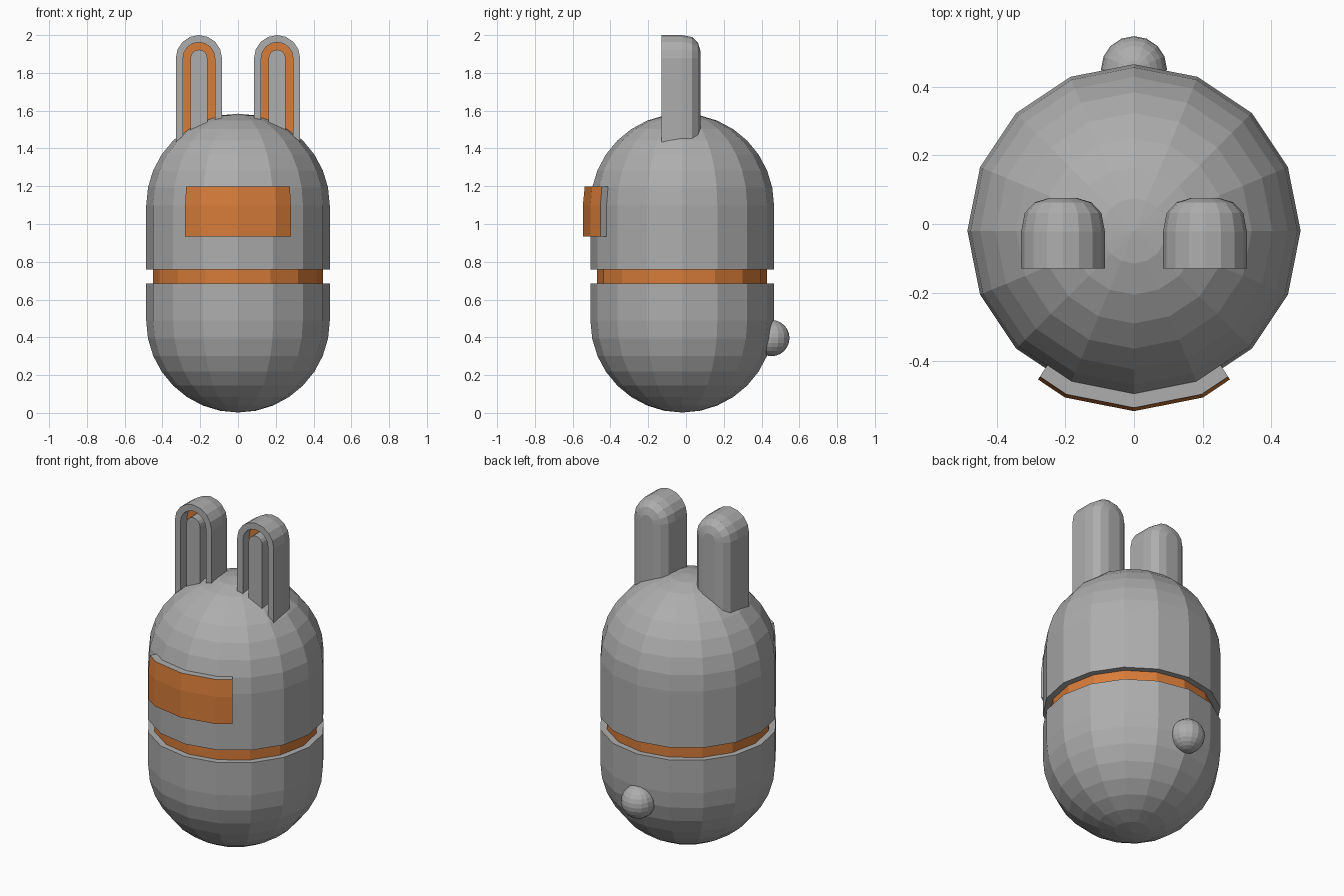
import bpy, bmesh
from math import sin, cos, pi

if "Cube" in bpy.data.objects:
    bpy.data.objects.remove(bpy.data.objects["Cube"])


def material(name, rgb):
    m = bpy.data.materials.new(name)
    m.diffuse_color = (*rgb, 1)
    m.use_nodes = True
    m.node_tree.nodes["Principled BSDF"].inputs["Base Color"].default_value = m.diffuse_color
    return m


GREY = material("grey", (0.42, 0.42, 0.42))
ORANGE = material("orange", (0.68, 0.2, 0.04))


def loft(name, loops, orange=lambda i, j: False, cyclic=True, caps=False):
    """Skin a list of point loops; orange(i, j) picks faces by loop and side."""
    bm = bmesh.new()
    rows = [[bm.verts.new(p) for p in loop] for loop in loops]
    n = len(rows[0])
    for i in range(len(rows) - 1):
        for j in range(n if cyclic else n - 1):
            k = (j + 1) % n
            f = bm.faces.new((rows[i][j], rows[i][k], rows[i + 1][k], rows[i + 1][j]))
            f.material_index = int(orange(i, j))
    if caps:
        bm.faces.new(rows[0])
        bm.faces.new(rows[-1])
    bmesh.ops.remove_doubles(bm, verts=bm.verts, dist=1e-5)
    bmesh.ops.recalc_face_normals(bm, faces=bm.faces)
    me = bpy.data.meshes.new(name)
    bm.to_mesh(me)
    bm.free()
    me.materials.append(GREY)
    me.materials.append(ORANGE)
    ob = bpy.data.objects.new(name, me)
    bpy.context.collection.objects.link(ob)
    return ob


def lathe(name, profile, y, sides=16, orange=lambda i, j: False):
    loops = [[(r * cos(2 * pi * k / sides), y + r * sin(2 * pi * k / sides), z)
              for k in range(sides)] for r, z in profile]
    return loft(name, loops, orange)


# Body: 16-sided capsule with an orange-floored groove round the waist
R, CY, LOW, HIGH = 0.486, -0.02, 0.488, 1.098
arc = [k * pi / 16 for k in range(9)]
profile = [(R * sin(a), LOW - R * cos(a)) for a in arc]
profile += [(R, 0.685), (0.45, 0.685), (0.45, 0.76), (R, 0.76)]
profile += [(R * sin(a), HIGH + R * cos(a)) for a in reversed(arc)]
lathe("body", profile, CY, orange=lambda i, j: i == 10)

# Visor: raised plate following the body facets, orange on the front only
s1, c1, s2, t = sin(pi / 8), cos(pi / 8), sin(pi / 4), 0.46
ex, ey = s1 + (s2 - s1) * t, c1 + (s2 - c1) * t
section = [(0.455, 0.935), (0.526, 0.935), (0.526, HIGH), (0.516, 1.198), (0.455, 1.198)]
visor = [[(r * x, CY - r * y, z) for r, z in section]
         for x, y in ((-ex, ey), (-s1, c1), (0, 1), (s1, c1), (ex, ey))]
loft("visor", visor, lambda i, j: j in (1, 2), caps=True)

# Tail ball
TR = 0.096
lathe("tail", [(TR * sin(k * pi / 12), 0.396 - TR * cos(k * pi / 12)) for k in range(13)], 0.452)


# Ears: arched slabs with a recessed orange channel and rounded back
def arch(cx, r, y):
    pts = [(cx + r * cos(k * pi / 8), y, 1.878 + r * sin(k * pi / 8)) for k in range(9)]
    return [(cx + r, y, 1.3)] + pts + [(cx - r, y, 1.3)]


ear = [(0.045, -0.13), (0.045, -0.07), (0.084, -0.07), (0.084, -0.13), (0.122, -0.13),
       (0.122, -0.022), (0.112, 0.032), (0.083, 0.063), (0.04, 0.076)]
for side, cx in (("left", -0.207), ("right", 0.207)):
    loft(side + "_ear", [arch(cx, r, y) for r, y in ear],
         lambda i, j: i == 1, cyclic=False, caps=True)
